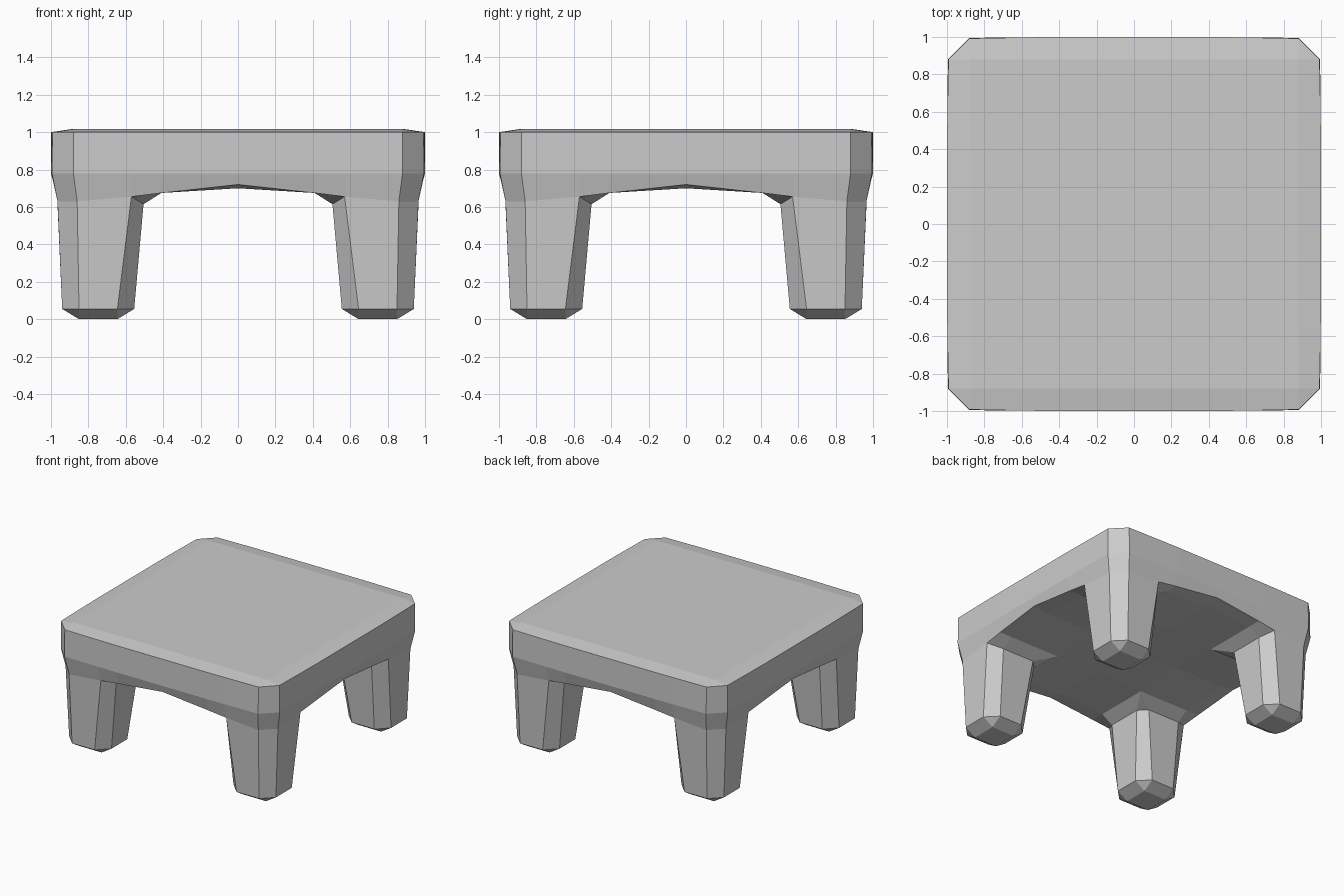
import bpy
import bmesh
from mathutils import Matrix

if "Cube" in bpy.data.objects:
    bpy.data.objects.remove(bpy.data.objects["Cube"])

bm = bmesh.new()
cache = {}


def vert(p):
    key = tuple(round(c, 4) for c in p)
    if key not in cache:
        cache[key] = bm.verts.new(key)
    return cache[key]


def swap(p):
    return (p[1], p[0], p[2])


def face(*pts):
    """Add a face and its twin reflected across the diagonal x = y."""
    for loop in (pts, [swap(p) for p in pts]):
        vs = [vert(p) for p in loop]
        if not any(set(f.verts) == set(vs) for f in bm.faces):
            bm.faces.new(vs)


# Profile rows of one side, from the middle to the corner
cap = [(0, .88, 1.018), (.41, .88, 1.018), (.57, .88, 1.018), (.88, .88, 1.016)]
rim = [(0, 1, 1), (.41, 1, 1), (.57, .998, 1), (.88, .992, 1)]
belt = [(0, 1, .78), (.41, 1, .78), (.57, .998, .78), (.88, .995, .78)]
hem = [(0, .98, .72), (.41, .972, .675), (.57, .967, .655), (.86, .965, .63)]

# Table top and skirt
face((0, 0, 1.018), *cap, *[swap(p) for p in cap[2::-1]])
for upper, lower in ((cap, rim), (rim, belt), (belt, hem)):
    for i in range(3):
        face(upper[i], upper[i + 1], lower[i + 1], lower[i])
face(cap[3], rim[3], swap(rim[3]))
for upper, lower in ((rim, belt), (belt, hem)):
    face(upper[3], swap(upper[3]), swap(lower[3]), lower[3])

# Leg: tapered eight-sided shaft with a bevelled foot
half_top = [hem[3], hem[2], (.505, .86, .615), (.505, .57, .615)]
half_foot = [(.85, .94, .055), (.645, .94, .055), (.555, .85, .055), (.555, .645, .055)]
for i in range(3):
    face(half_top[i], half_top[i + 1], half_foot[i + 1], half_foot[i])
for i in (0, 3):
    face(half_top[i], swap(half_top[i]), swap(half_foot[i]), half_foot[i])
s1, s2, s3 = (.85, .85, 0), (.645, .85, 0), (.645, .645, 0)
face(s1, s2, s3, swap(s2))
face(half_foot[0], half_foot[1], s2, s1)
face(half_foot[2], half_foot[3], s3, s2)
face(half_foot[0], s1, swap(half_foot[0]))
face(half_foot[1], half_foot[2], s2)
face(half_foot[3], s3, swap(half_foot[3]))

# Underside, flaring down into the leg
e, f = (.41, .86, .675), (.41, .41, .675)
h, i0, centre = (0, .86, .70), (0, .41, .70), (0, 0, .70)
face(half_top[1], hem[1], e, half_top[2])
face(half_top[2], e, f, half_top[3])
face(half_top[3], f, swap(half_top[3]))
face(hem[1], hem[0], h, e)
face(e, h, i0, f)
face(f, i0, centre, swap(i0))

# Mirror the quarter into the whole table
for axis in 'XY':
    bmesh.ops.mirror(bm, geom=bm.verts[:] + bm.edges[:] + bm.faces[:],
                     matrix=Matrix.Identity(4), merge_dist=0.001, axis=axis)
bmesh.ops.remove_doubles(bm, verts=bm.verts[:], dist=0.001)
bmesh.ops.recalc_face_normals(bm, faces=bm.faces[:])

mesh = bpy.data.meshes.new("table")
bm.to_mesh(mesh)
bm.free()
bpy.context.collection.objects.link(bpy.data.objects.new("table", mesh))
